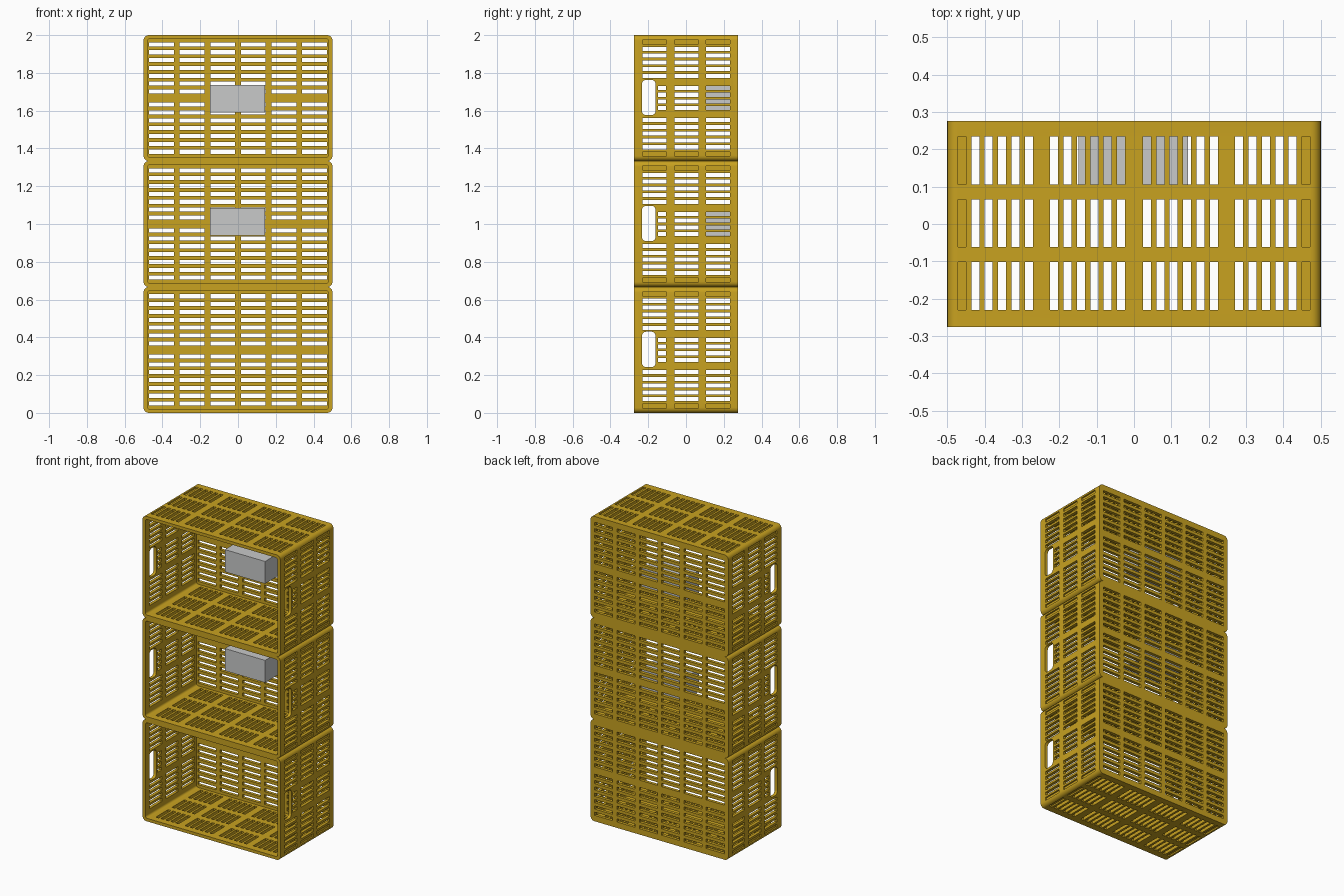
import bpy, bmesh, math
from mathutils import Matrix, Vector

if "Cube" in bpy.data.objects:
    bpy.data.objects.remove(bpy.data.objects["Cube"])

W, D, H = 1.0, 0.55, 2.0 / 3.0      # one crate
T = 0.02                            # wall thickness
CZ = H / 2


def material(name, rgb):
    m = bpy.data.materials.new(name)
    m.diffuse_color = (*rgb, 1)
    m.use_nodes = True
    m.node_tree.nodes["Principled BSDF"].inputs["Base Color"].default_value = m.diffuse_color
    return m


yellow = material("mustard yellow plastic", (0.58, 0.36, 0.0145))
grey = material("light grey", (0.58, 0.585, 0.585))


def finish(bm, name, mat=None):
    bmesh.ops.recalc_face_normals(bm, faces=bm.faces)
    me = bpy.data.meshes.new(name)
    bm.to_mesh(me)
    bm.free()
    ob = bpy.data.objects.new(name, me)
    bpy.context.collection.objects.link(ob)
    if mat:
        me.materials.append(mat)
    return ob


def box(bm, c, s):
    bmesh.ops.create_cube(bm, size=1, matrix=Matrix.Translation(c) @ Matrix.Diagonal((*s, 1)))


def rounded(w, h, r, n=5):
    pts = []
    for k, (sx, sy) in enumerate([(1, 1), (-1, 1), (-1, -1), (1, -1)]):
        for i in range(n + 1):
            a = math.pi / 2 * (k + i / n)
            pts.append((sx * (w / 2 - r) + r * math.cos(a), sy * (h / 2 - r) + r * math.sin(a)))
    return pts


# Open-fronted shell: outer skin, front rim and inner skin with rounded corners
bm = bmesh.new()
outer, inner = rounded(W, H, 0.027), rounded(W - 2 * T, H - 2 * T, 0.014)
rings = [[bm.verts.new((x, y, z + CZ)) for x, z in prof]
         for prof, y in [(outer, D / 2), (outer, -D / 2), (inner, -D / 2), (inner, D / 2 - T)]]
for a, b in zip(rings, rings[1:]):
    for i in range(len(a)):
        j = (i + 1) % len(a)
        bm.faces.new((a[i], a[j], b[j], b[i]))
bm.faces.new(rings[0])
bm.faces.new(rings[-1])
crate = finish(bm, "crates", yellow)

SLOT, LEN, PITCH = 0.0215, 0.128, 0.0358
cols = [-0.166, 0.002, 0.170]       # slot columns front to back

# Back wall slots: six columns of two seven-row groups
bm = bmesh.new()
for x in (-0.405, -0.243, -0.081, 0.081, 0.243, 0.405):
    for s in (-1, 1):
        for i in range(7):
            box(bm, (x, D / 2, CZ + s * (0.0345 + 0.0416 * i)), (0.131, 0.1, SLOT))
back_cut = finish(bm, "back_slot_cutter")

# Top and floor slots: four groups of six, outermost ones are shallow grooves
bm = bmesh.new()
for gx in (-0.371, -0.124, 0.124, 0.371):
    for i in range(6):
        x = gx + PITCH * (i - 2.5)
        depth = 0.02 if abs(x) > 0.45 else 0.06
        for y in cols:
            for z in (0, H):
                box(bm, (x, y, z), (SLOT, LEN, depth))
floor_cut = finish(bm, "floor_slot_cutter")

# Side wall slots, outermost rows shallow, with a rounded hand hole near the front
bm = bmesh.new()
rows = [s * (0.0175 + PITCH * i) for s in (-1, 1) for i in range(2)]
rows += [s * (0.117 + PITCH * i) for s in (-1, 1) for i in range(6)]
for side in (-1, 1):
    for dz in rows:
        depth = 0.02 if abs(dz) > 0.28 else 0.06
        for k, y in enumerate(cols):
            short = k == 0 and abs(dz) < 0.1
            box(bm, (side * W / 2, -0.126 if short else y, CZ + dz),
                (depth, 0.042 if short else LEN, SLOT))
    f = bm.faces.new([bm.verts.new((side * W / 2 - 0.03, -0.197 + y, CZ + 0.003 + z))
                      for y, z in rounded(0.072, 0.187, 0.022)])
    ext = bmesh.ops.extrude_face_region(bm, geom=[f], use_keep_orig=True)
    bmesh.ops.translate(bm, vec=Vector((0.06, 0, 0)),
                        verts=[v for v in ext["geom"] if isinstance(v, bmesh.types.BMVert)])
side_cut = finish(bm, "side_slot_cutter")

# Cut the openings, smooth the corners, stack three crates
bpy.context.view_layer.objects.active = crate
crate.select_set(True)
for cutter in (back_cut, floor_cut, side_cut):
    mod = crate.modifiers.new("openings", 'BOOLEAN')
    mod.operation, mod.solver, mod.object = 'DIFFERENCE', 'EXACT', cutter
    bpy.ops.object.modifier_apply(modifier=mod.name)
    bpy.data.objects.remove(cutter)
bpy.ops.object.shade_smooth_by_angle(angle=math.radians(30))
arr = crate.modifiers.new("stack", 'ARRAY')
arr.count = 3
arr.use_relative_offset = False
arr.use_constant_offset = True
arr.constant_offset_displace = (0, 0, H)

# Grey boxes mounted on the back wall of the upper two crates
for name, z in (("middle_box", 1.013), ("upper_box", 1.662)):
    bm = bmesh.new()
    y0, y1 = 0.075, D / 2 - T
    box(bm, (-0.002, (y0 + y1) / 2, z), (0.292, y1 - y0, 0.146))
    finish(bm, name, grey)
